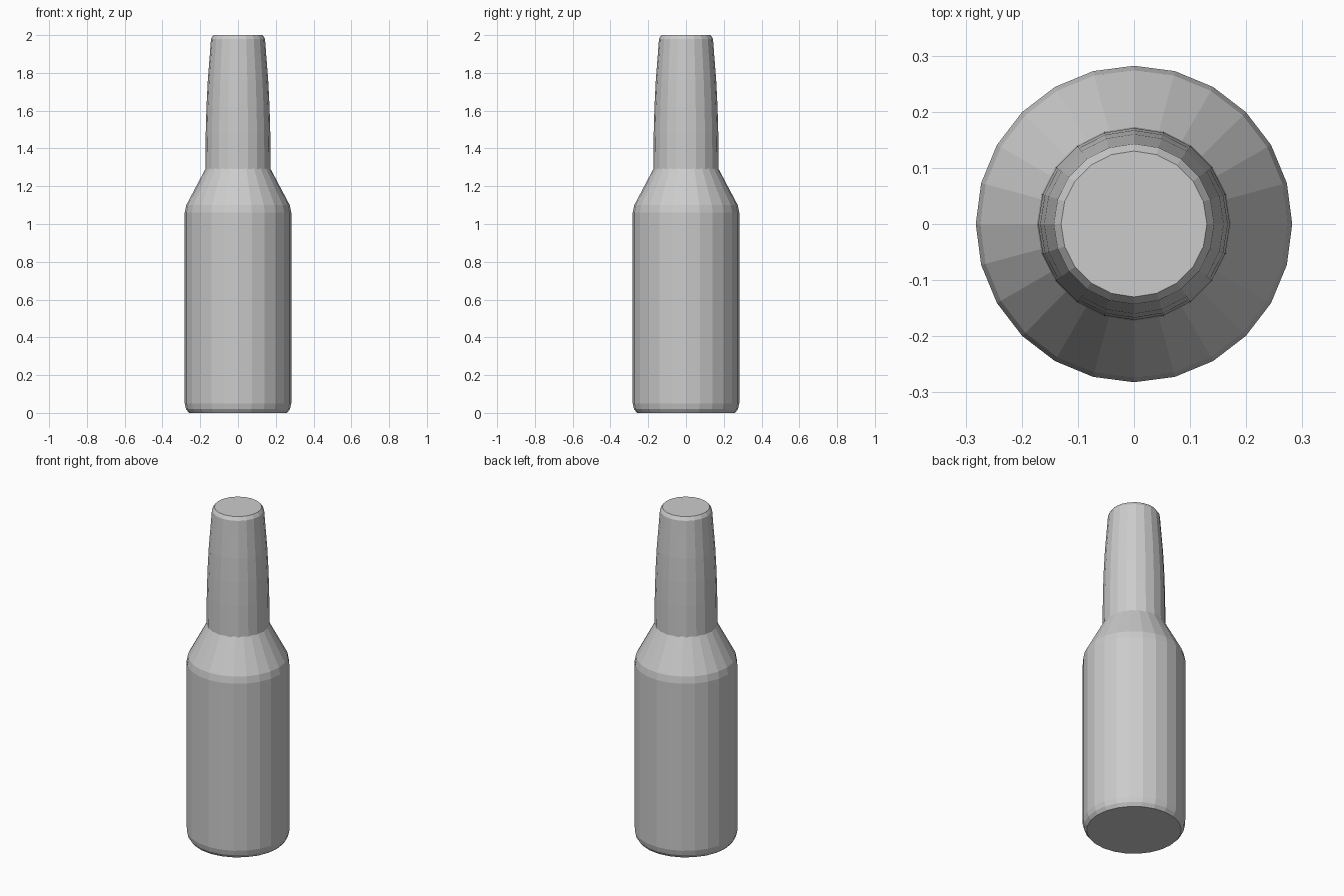
import bpy
import bmesh
from math import cos, sin, tau

cube = bpy.data.objects.get("Cube")
if cube:
    bpy.data.objects.remove(cube, do_unlink=True)

# Single plain grey
grey = bpy.data.materials.new("plain grey")
grey.use_nodes = True
colour = (0.6, 0.6, 0.6, 1)
grey.diffuse_color = colour
grey.node_tree.nodes["Principled BSDF"].inputs["Base Color"].default_value = colour


def lathe(name, profile, sides):
    """Closed faceted solid turned from (radius, height) pairs."""
    bm = bmesh.new()
    rings = [[bm.verts.new((r * cos(tau * i / sides), r * sin(tau * i / sides), z))
              for i in range(sides)] for r, z in profile]
    for low, high in zip(rings, rings[1:]):
        for i in range(sides):
            j = (i + 1) % sides
            bm.faces.new((low[i], low[j], high[j], high[i]))
    bm.faces.new(rings[0][::-1])
    bm.faces.new(rings[-1])
    mesh = bpy.data.meshes.new(name)
    bm.to_mesh(mesh)
    bm.free()
    mesh.materials.append(grey)
    obj = bpy.data.objects.new(name, mesh)
    bpy.context.collection.objects.link(obj)
    return obj


# Body with worn base rim and sloping shoulder
lathe("bottle_body", [(0.26, 0), (0.275, 0.02), (0.282, 0.05), (0.282, 1.06),
                      (0.274, 1.1), (0.168, 1.3)], 24)

# Tapering neck with a small bevelled rim
lathe("bottle_neck", [(0.173, 1.29), (0.171, 1.48), (0.167, 1.62), (0.16, 1.76),
                      (0.149, 1.9), (0.143, 1.98), (0.13, 2.0)], 20)
